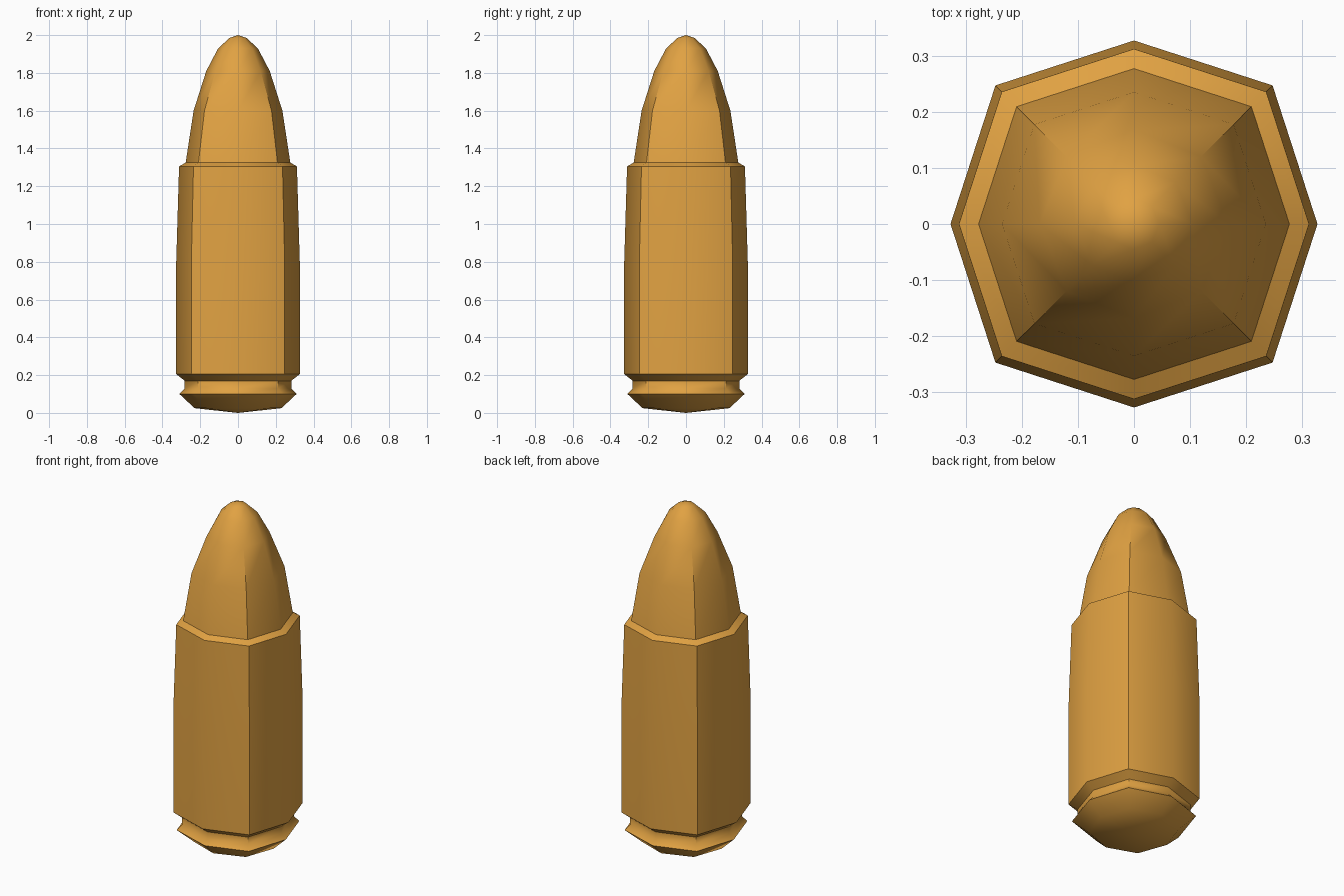
import bpy, bmesh, math

if "Cube" in bpy.data.objects:
    bpy.data.objects.remove(bpy.data.objects["Cube"])

brass = bpy.data.materials.new("brass")
brass.diffuse_color = (0.75, 0.36, 0.055, 1.0)
brass.use_nodes = True
brass.node_tree.nodes["Principled BSDF"].inputs["Base Color"].default_value = brass.diffuse_color


def ring(bm, r, z, k):
    # eight-sided ring; diagonal corners are pushed out by factor k
    verts = []
    for i in range(8):
        a = i * math.pi / 4
        s = r * (k if i % 2 else 1.0)
        verts.append(bm.verts.new((s * math.cos(a), s * math.sin(a), z)))
    return verts


def lathe(name, profile, start_tip=None, end_tip=None):
    bm = bmesh.new()
    rings = [ring(bm, *p) for p in profile]
    for a, b in zip(rings, rings[1:]):
        for i in range(8):
            j = (i + 1) % 8
            bm.faces.new((a[i], a[j], b[j], b[i]))
    for tip, loop in ((start_tip, rings[0]), (end_tip, rings[-1])):
        if tip is not None:
            v = bm.verts.new((0, 0, tip))
            for i in range(8):
                bm.faces.new((loop[i], loop[(i + 1) % 8], v))
    bmesh.ops.recalc_face_normals(bm, faces=bm.faces)
    me = bpy.data.meshes.new(name)
    bm.to_mesh(me)
    bm.free()
    me.materials.append(brass)
    ob = bpy.data.objects.new(name, me)
    bpy.context.collection.objects.link(ob)
    bpy.ops.object.select_all(action='DESELECT')
    ob.select_set(True)
    bpy.context.view_layer.objects.active = ob
    bpy.ops.object.shade_smooth_by_angle(angle=math.radians(42))
    return ob


K = 1.068
# one closed skin: domed base, rim, groove, casing, lip, rounded nose
lathe("cartridge", [
    (0.23, 0.025, 1.04),
    (0.31, 0.10, K),
    (0.282, 0.13, K),
    (0.282, 0.17, K),
    (0.327, 0.205, K),
    (0.327, 0.80, K),
    (0.312, 1.305, K),
    (0.277, 1.325, K),
    (0.235, 1.60, K),
    (0.168, 1.81, 1.01),
    (0.105, 1.93, 1.0),
    (0.045, 1.985, 1.0),
], start_tip=0.0, end_tip=2.0)
